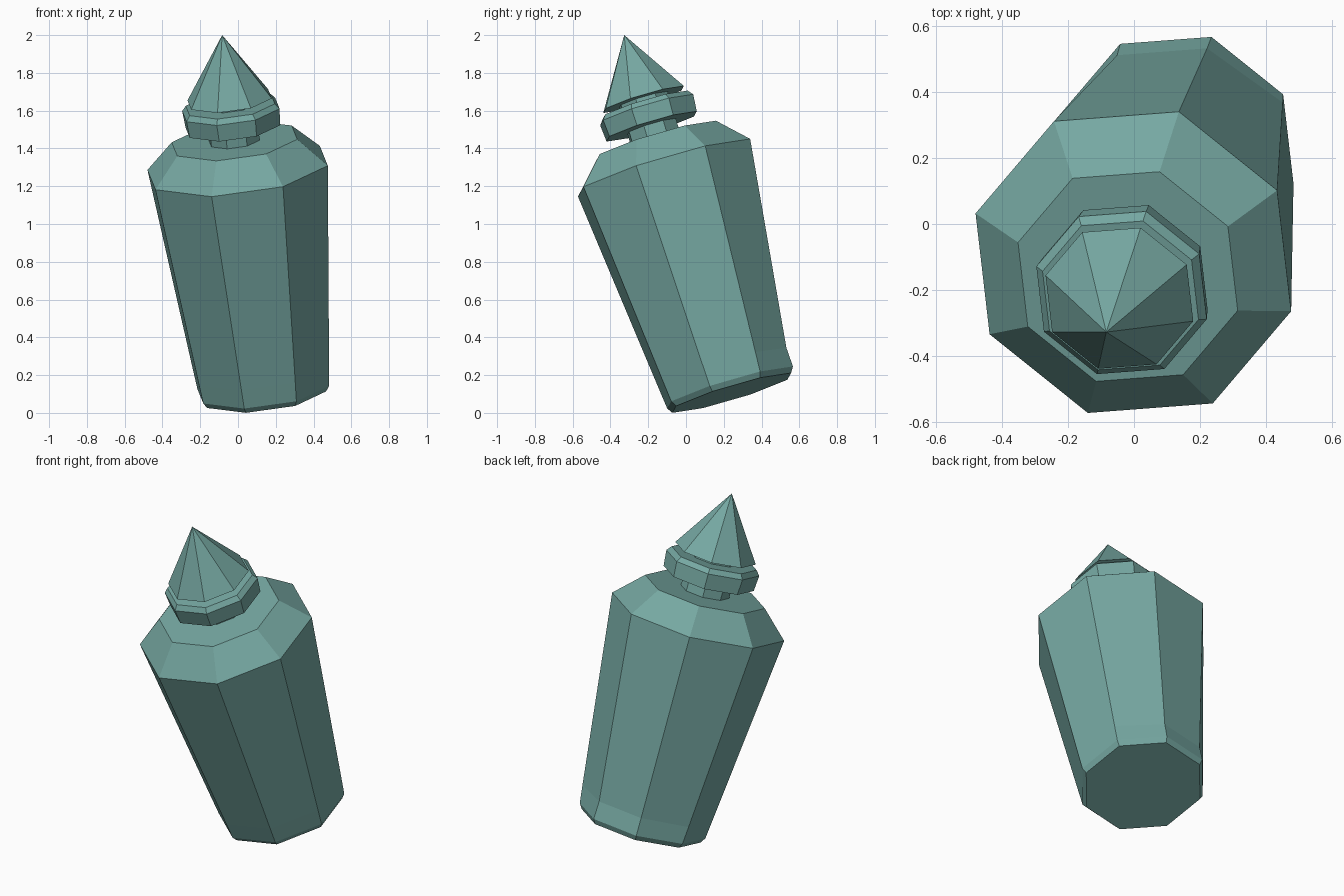
import bpy, bmesh, math
from mathutils import Vector

if "Cube" in bpy.data.objects:
    bpy.data.objects.remove(bpy.data.objects["Cube"])

# Tilted axis frame shared by every part
BASE = Vector((0.137, 0.242, 0.106))
AXIS = Vector((-0.111, -0.286, 0.952)).normalized()
E1 = Vector((0.1375, 0.455, 0.1527))
E1 = (E1 - AXIS * E1.dot(AXIS)).normalized()
E2 = AXIS.cross(E1)
SIDES = 8

teal = bpy.data.materials.new("muted_teal")
teal.diffuse_color = (0.18, 0.39, 0.36, 1)
teal.use_nodes = True
teal.node_tree.nodes["Principled BSDF"].inputs["Base Color"].default_value = teal.diffuse_color


def lathe(name, profile, dents=None):
    """Eight-sided solid from (radius, distance along axis) pairs; radius 0 is a point."""
    bm = bmesh.new()
    rings = []
    for i, (r, s) in enumerate(profile):
        c = BASE + AXIS * s
        if r == 0:
            rings.append([bm.verts.new(c)] * SIDES)
            continue
        ring = []
        for k in range(SIDES):
            a = k * math.tau / SIDES
            rr = (dents or {}).get((i, k), r)
            ring.append(bm.verts.new(c + (E1 * math.cos(a) + E2 * math.sin(a)) * rr))
        rings.append(ring)
    for lo, hi in zip(rings, rings[1:]):
        for k in range(SIDES):
            n = (k + 1) % SIDES
            corners = [lo[k], lo[n], hi[n], hi[k]]
            bm.faces.new(list(dict.fromkeys(corners)))
    bm.faces.new(rings[0][::-1])
    if profile[-1][0] > 0:
        bm.faces.new(rings[-1])
    bmesh.ops.recalc_face_normals(bm, faces=bm.faces)
    me = bpy.data.meshes.new(name)
    bm.to_mesh(me)
    bm.free()
    me.materials.append(teal)
    ob = bpy.data.objects.new(name, me)
    bpy.context.collection.objects.link(ob)
    return ob


# Body: chamfered foot, flared sides, sloped shoulder, slight dent low on the back
lathe("bottle_body",
      [(0.345, 0), (0.365, 0.03), (0.377, 0.135), (0.50, 1.252), (0.348, 1.402)],
      {(2, 0): 0.36, (2, 1): 0.36})
# Neck running up inside the collar to the tip
lathe("neck", [(0.14, 1.38), (0.14, 1.65)])
# Collar with chamfered top edge
lathe("collar", [(0.262, 1.482), (0.27, 1.574), (0.247, 1.602)])
# Pointed stopper
lathe("pointed_stopper", [(0.234, 1.632), (0, 1.99)])
